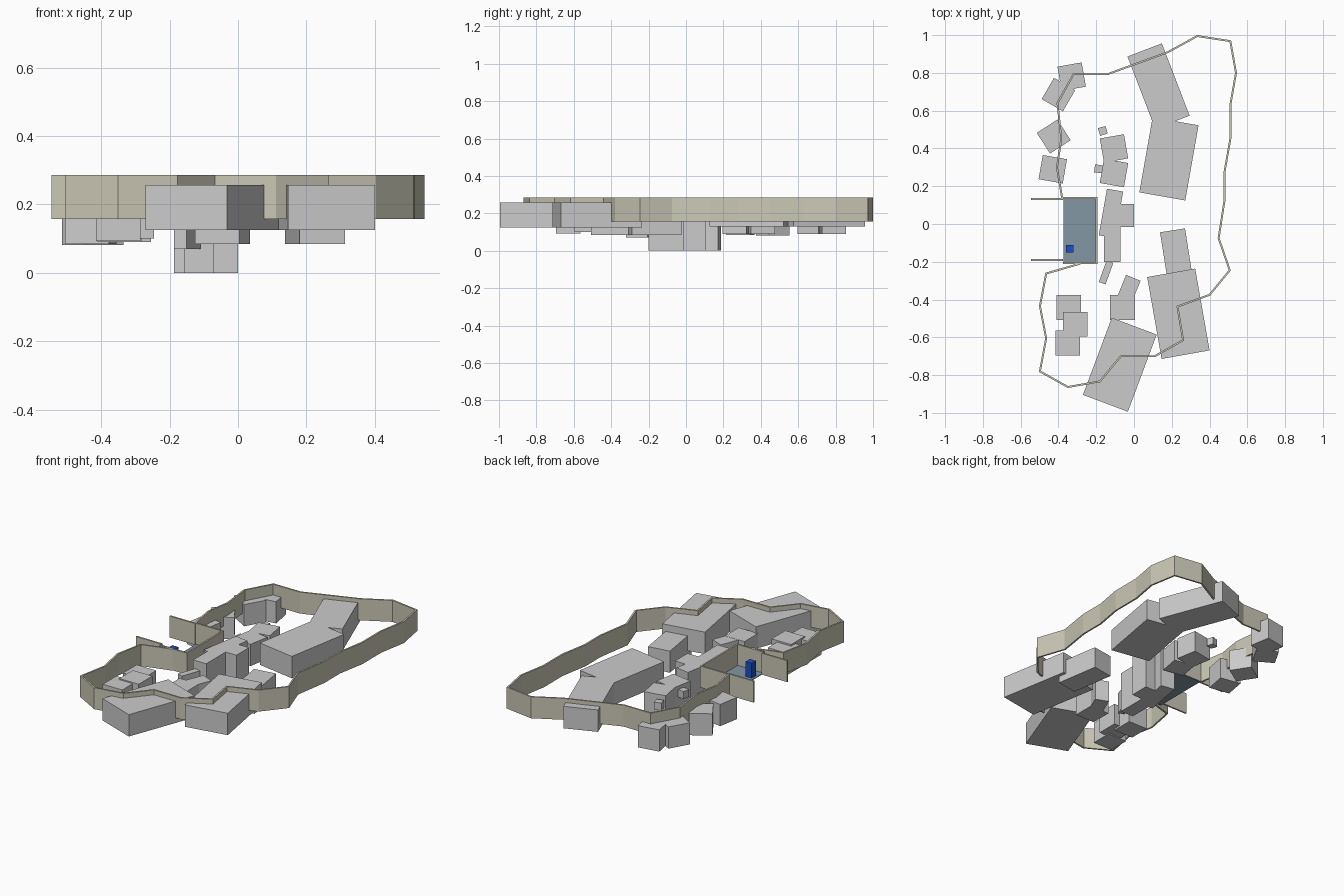
import bpy
from math import radians


def material(name, color):
    m = bpy.data.materials.new(name)
    m.diffuse_color = (*color, 1)
    return m


stone = material("pale_stone", (0.60, 0.58, 0.47))
slate = material("blue_slate", (0.23, 0.31, 0.37))
blue = material("bright_blue", (0.01, 0.08, 0.55))


def box(name, x, y, sx, sy, z0, z1, angle=0, mat=None):
    bpy.ops.mesh.primitive_cube_add(size=1, location=(x, y, (z0 + z1) / 2),
                                    rotation=(0, 0, radians(angle)))
    o = bpy.context.object
    o.name = name
    o.scale = (sx, sy, z1 - z0)
    if mat:
        o.data.materials.append(mat)
    return o


def wall(name, path, z0=0.157, z1=0.286, thick=0.01):
    # upright ribbon along a plan path, given thickness by a modifier
    n = len(path)
    verts = [(x, y, z) for z in (z0, z1) for x, y in path]
    faces = [(i, i + 1, n + i + 1, n + i) for i in range(n - 1)]
    me = bpy.data.meshes.new(name)
    me.from_pydata(verts, [], faces)
    me.materials.append(stone)
    o = bpy.data.objects.new(name, me)
    bpy.context.collection.objects.link(o)
    s = o.modifiers.new("thickness", "SOLIDIFY")
    s.thickness = thick
    s.offset = 0
    s.use_even_offset = True


# Perimeter wall
wall("perimeter_wall", [
    (-.38, .135), (-.408, .30), (-.385, .45), (-.405, .64), (-.32, .793),
    (-.14, .793), (.18, .91), (.335, .995), (.51, .968), (.54, .80),
    (.51, .63), (.51, .45), (.48, .28), (.48, .13), (.448, -.075),
    (.507, -.245), (.40, -.375), (.23, -.437), (.26, -.615), (.11, -.70),
    (-.07, -.70), (-.18, -.833), (-.35, -.863), (-.498, -.78),
    (-.465, -.605), (-.498, -.435), (-.465, -.262), (-.285, -.21)])

# Gatehouse: wing walls, enclosing walls, floor and a blue post
wall("gate_wing_north", [(-.545, .132), (-.375, .132)])
wall("gate_wing_south", [(-.545, -.19), (-.375, -.19)])
wall("gatehouse_walls", [(-.375, .138), (-.198, .138), (-.198, -.207), (-.375, -.207)])
box("gatehouse_floor", -.286, -.034, .175, .345, .155, .160, 0, slate)
box("gate_post", -.341, -.13, .04, .04, .16, .25, 0, blue)

# Large halls
box("front_hall_left", -.075, -.745, .254, .436, .125, .257, -20.5)
box("front_hall_right", .235, -.475, .258, .44, .125, .257, 10)
box("back_hall_outer", .13, .73, .195, .41, .13, .262, 21)
box("back_hall_inner", .185, .345, .247, .404, .13, .262, -10)
box("hall_annex", .225, -.167, .134, .27, .085, .215, 9)

# Central tall block
box("tower_north", -.122, .056, .087, .25, 0, .25, -10)
box("tower_south", -.115, -.08, .087, .24, 0, .25)
box("tower_east", -.045, .045, .09, .12, 0, .25)
box("tower_passage", -.148, -.257, .038, .12, .07, .20, -20)

# Square rooms: x, y, bottom, angle
rooms = {
    "west_room": [(-.33, .78, .09, 10), (-.40, .685, .09, -30),
                  (-.425, .463, .082, 33), (-.43, .29, .085, -10)],
    "middle_room": [(-.106, .40, .09, 10), (-.106, .27, .09, -10),
                    (-.061, -.442, .085, 0)],
    "south_room": [(-.346, -.442, .09, 0), (-.31, -.53, .10, 0), (-.35, -.63, .093, 0)],
}
for name, items in rooms.items():
    for i, (x, y, z, a) in enumerate(items):
        box(f"{name}_{i + 1}", x, y, .13, .13, z, z + .131, a)
box("middle_room_wing", -.03, -.35, .083, .14, .085, .215, -22)

# Small blocks beside the middle rooms
box("small_block_1", -.165, .493, .042, .042, .155, .20, 17)
box("small_block_2", -.188, .292, .042, .042, .155, .20, -8)
